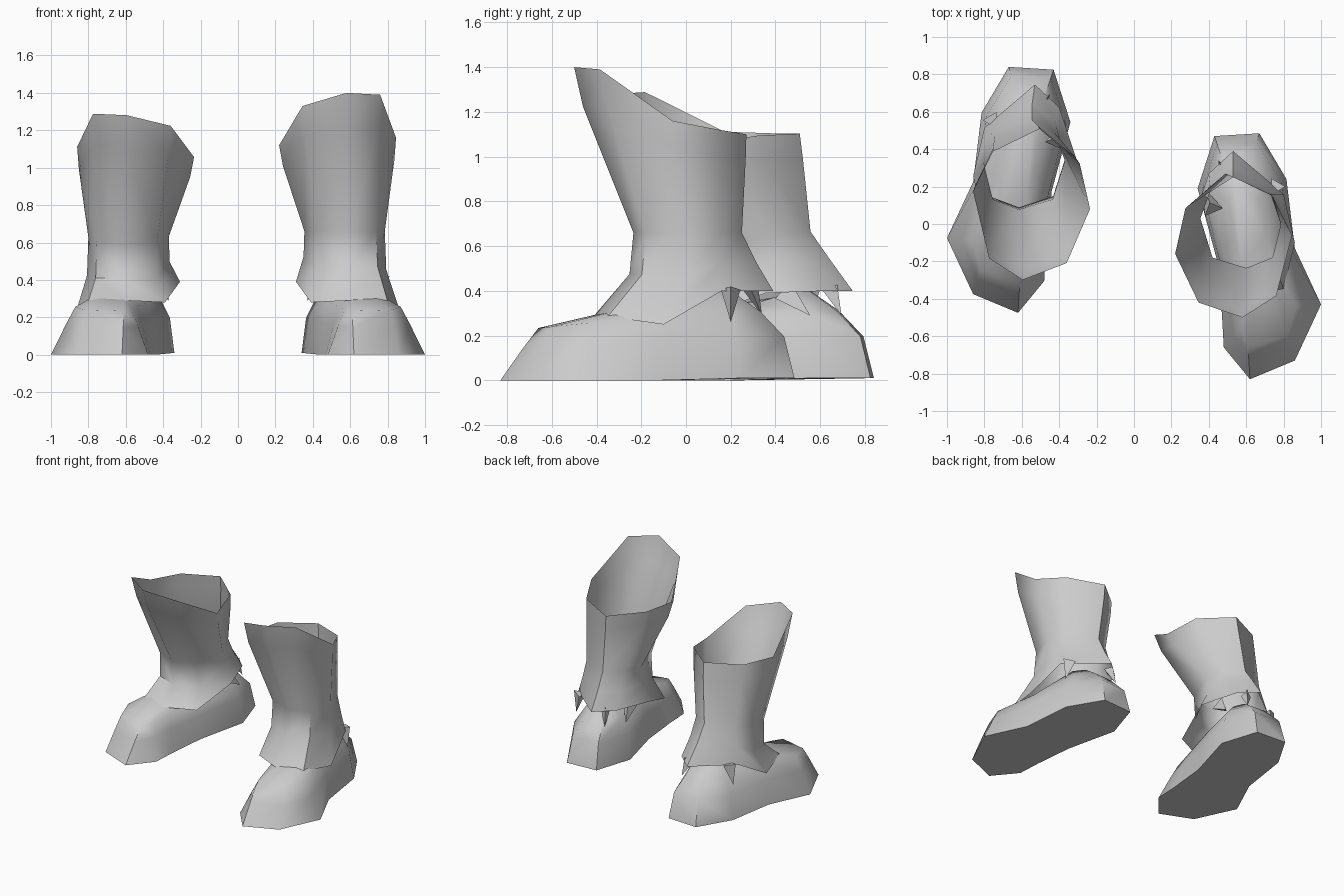
import bpy
import bmesh
import math
from mathutils import Vector

default_cube = bpy.data.objects.get("Cube")
if default_cube:
    bpy.data.objects.remove(default_cube, do_unlink=True)

grey = bpy.data.materials.new("plain_grey")
grey.use_nodes = True
grey.diffuse_color = (0.6, 0.6, 0.6, 1)
grey.node_tree.nodes["Principled BSDF"].inputs["Base Color"].default_value = (0.6, 0.6, 0.6, 1)

STRIDE = 0.355   # how far the right boot stands behind the left
LEAN = 0.155     # forward lean of the right shaft


def finish(name, bm, smooth=True):
    bmesh.ops.recalc_face_normals(bm, faces=bm.faces)
    mesh = bpy.data.meshes.new(name)
    bm.to_mesh(mesh)
    bm.free()
    mesh.materials.append(grey)
    obj = bpy.data.objects.new(name, mesh)
    bpy.context.collection.objects.link(obj)
    if smooth:
        bpy.ops.object.select_all(action="DESELECT")
        obj.select_set(True)
        bpy.context.view_layer.objects.active = obj
        bpy.ops.object.shade_smooth_by_angle(angle=math.radians(50))
    return obj


def loft(name, rings, closed):
    bm = bmesh.new()
    loops = [[bm.verts.new(p) for p in ring] for ring in rings]
    for low, high in zip(loops, loops[1:]):
        for i in range(len(low)):
            j = (i + 1) % len(low)
            bm.faces.new((low[i], low[j], high[j], high[i]))
    if closed:
        bm.faces.new(loops[0])
        bm.faces.new(loops[-1])
    return finish(name, bm)


def spike(name, base, tip, radius):
    base, tip = Vector(base), Vector(tip)
    bm = bmesh.new()
    bmesh.ops.create_cone(bm, cap_ends=True, segments=3, radius1=radius,
                          radius2=0, depth=(tip - base).length)
    turn = (tip - base).to_track_quat("Z", "Y")
    for v in bm.verts:
        v.co = turn @ v.co + (base + tip) / 2
    return finish(name, bm, smooth=False)


def blend(a, b, t, tz=None):
    p = a.lerp(b, t)
    p.z = a.z + (b.z - a.z) * (t if tz is None else tz)
    return p


def to_right(p):
    return Vector((-p.x, p.y + STRIDE, p.z))


def lean_right(p):
    # Mirror and tip forward around the back of the hem
    dy, dz = p.y - 0.39, p.z - 0.4
    c, s = math.cos(LEAN), math.sin(LEAN)
    return Vector((-p.x - 0.015, 0.735 + dy * c - dz * s, 0.43 + dy * s + dz * c))


# Foot outlines, running from the heel round the inner side to the toe
sole_xy = [(.67, .485), (.43, .47), (.34, .19), (.44, -.18), (.47, -.48), (.48, -.66),
           (.62, -.83), (.86, -.73), (1, -.43), (.86, -.13), (.815, .24)]
upper_xy = [(.62, .33), (.48, .32), (.42, .18), (.48, -.15), (.54, -.42), (.57, -.56),
            (.61, -.66), (.82, -.6), (.87, -.44), (.79, -.15), (.72, .2)]
sole = [Vector((x, y, 0.01 if y > 0 else 0)) for x, y in sole_xy]
upper = [Vector((x, y, min(0.31, 0.3 + 0.1 * y))) for x, y in upper_xy]
side = [blend(a, b, 0.6 if a.y < -0.4 else 0.3, 0.62) for a, b in zip(sole, upper)]
ankle_top = Vector((.61, .05, .42))
instep = [blend(p, ankle_top, 0.45, 0.4 if p.y < 0 else 0.8) for p in upper]
foot_rings = [sole, side, upper, instep]

# Shaft rings, running from the back round the inner side to the front
hem = [Vector(p) for p in [
    (.53, .39, .4), (.4, .27, .4), (.31, 0, .39), (.39, -.3, .28),
    (.6, -.41, .29), (.8, -.35, .285), (.86, -.1, .25), (.8, .16, .4)]]
ankle = [Vector((x, y, .66)) for x, y in [
    (.53, .25), (.41, .18), (.355, .03), (.42, -.18),
    (.6, -.235), (.74, -.18), (.785, 0), (.73, .16)]]
rim = [Vector(p) for p in [
    (.49, .27, 1.1), (.275, .085, 1.12), (.22, -.16, 1.12), (.345, -.42, 1.33),
    (.58, -.5, 1.4), (.76, -.385, 1.39), (.845, -.06, 1.16), (.74, .15, 1.12)]]
flare = [blend(a, h, 0.45 if a.y > 0.1 else 0.1, 0.5) for a, h in zip(ankle, hem)]
calf = [blend(a, r, 0.85, 0.76) for a, r in zip(ankle, rim)]

# Both boots
loft("left_foot", foot_rings, True)
loft("right_foot", [[to_right(p) for p in ring] for ring in foot_rings], True)
loft("left_shaft", [hem, flare, ankle, calf, rim], False)
loft("right_shaft", [[to_right(p) for p in hem]] +
     [[lean_right(p) for p in ring] for ring in (flare, ankle, calf, rim)], False)

# Small pointed flaps under the back of the hem
flaps = {
    "outer_flap": ((.76, .2, .41), (.79, .2, .26), .05),
    "inner_flap": ((.42, .08, .39), (.37, .2, .29), .06),
    "back_flap": ((.48, .29, .41), (.45, .34, .29), .04),
}
for name, (base, tip, radius) in flaps.items():
    spike("left_" + name, base, tip, radius)
    spike("right_" + name, to_right(Vector(base)), to_right(Vector(tip)), radius)
